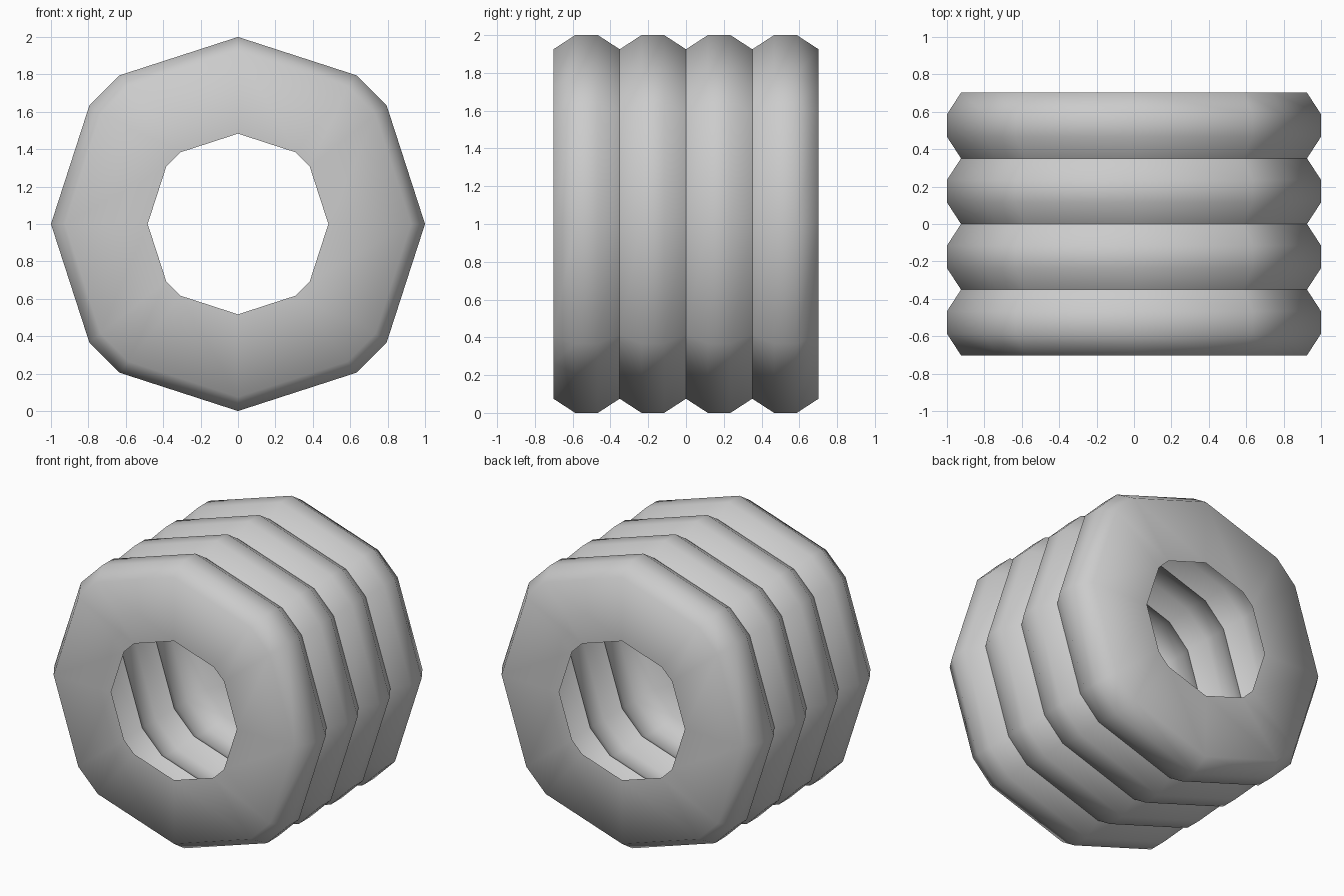
import bpy
import bmesh
import math

old = bpy.data.objects.get("Cube")
if old:
    bpy.data.objects.remove(old)

grey = bpy.data.materials.new("plain grey")
grey.use_nodes = True
colour = (0.6, 0.6, 0.6, 1)
grey.diffuse_color = colour
grey.node_tree.nodes["Principled BSDF"].inputs["Base Color"].default_value = colour

# Twelve-sided outline with clipped corners, one quarter repeated four times
RINGS, PITCH, FLAT = 4, 0.351, 0.06
VALLEY, HOLE = 0.925, 0.483
quarter = [(1, 0), (0.795, 0.633), (0.633, 0.795)]
outline = []
for k in range(4):
    c, s = round(math.cos(k * math.pi / 2)), round(math.sin(k * math.pi / 2))
    outline += [(x * c - z * s, x * s + z * c) for x, z in quarter]

# Section of the hollow shell: end plate, ridges and valleys, end plate
half = RINGS * PITCH / 2
section = [(HOLE, -half), (VALLEY, -half)]
for i in range(RINGS):
    mid = -half + (i + 0.5) * PITCH
    section += [(1, mid - FLAT), (1, mid + FLAT), (VALLEY, mid + PITCH / 2)]
section.append((HOLE, half))

# Skin the scaled outlines into an open, bellows-like shell
bm = bmesh.new()
loops = [[bm.verts.new((x * r, y, 1 + z * r)) for x, z in outline] for r, y in section]
for a, b in zip(loops, loops[1:]):
    for i in range(len(outline)):
        j = (i + 1) % len(outline)
        bm.faces.new((a[i], a[j], b[j], b[i]))
bmesh.ops.recalc_face_normals(bm, faces=bm.faces)
mesh = bpy.data.meshes.new("ribbed_shell")
bm.to_mesh(mesh)
bm.free()
mesh.materials.append(grey)
shell = bpy.data.objects.new("ribbed_shell", mesh)
bpy.context.collection.objects.link(shell)

# Smooth ridges, sharp valleys
bpy.ops.object.select_all(action="DESELECT")
shell.select_set(True)
bpy.context.view_layer.objects.active = shell
bpy.ops.object.shade_smooth_by_angle(angle=math.radians(62))
